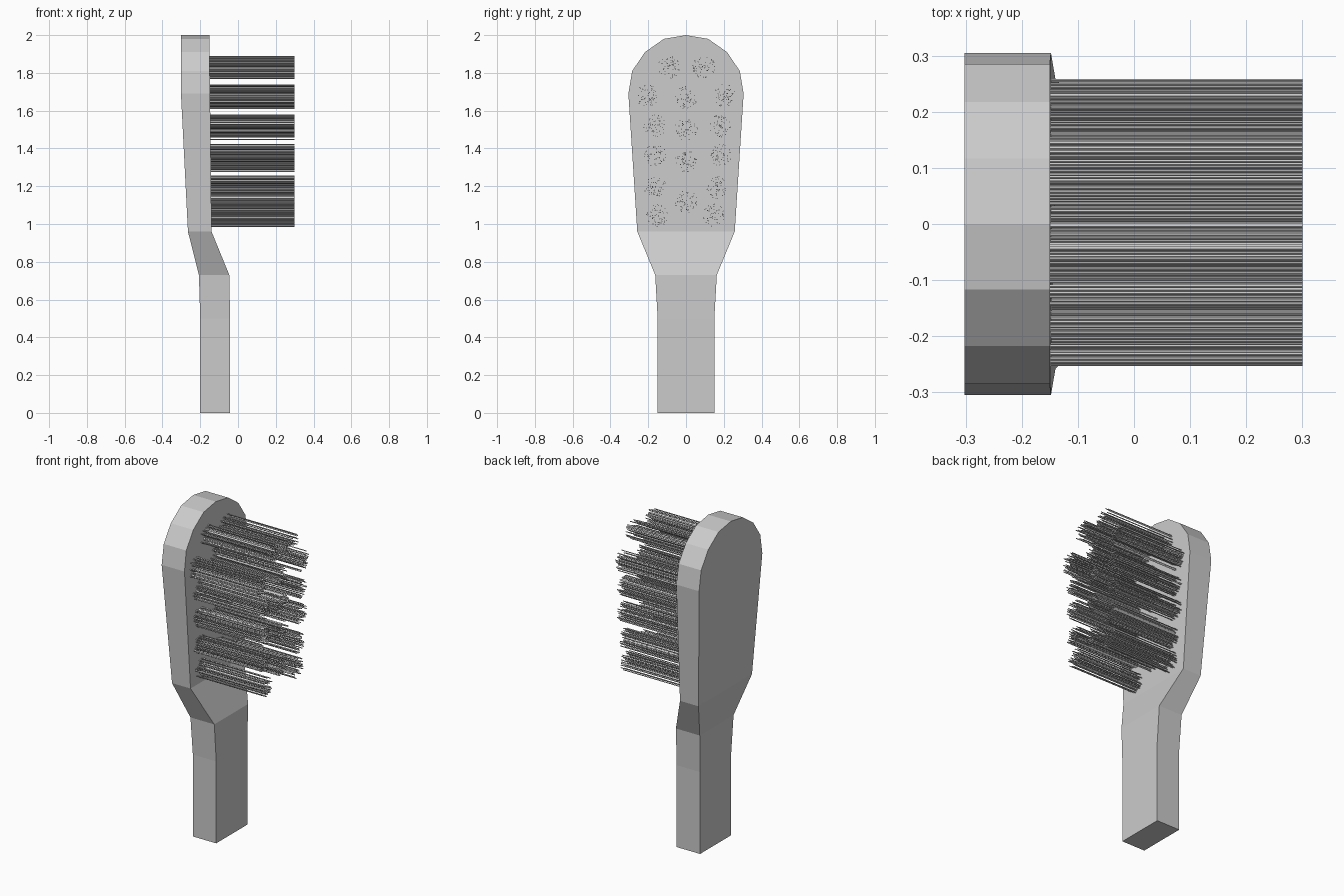
import bpy, bmesh, math, random
from mathutils import Matrix, Vector

if "Cube" in bpy.data.objects:
    bpy.data.objects.remove(bpy.data.objects["Cube"])

random.seed(4)


def make_object(name, bm):
    bmesh.ops.recalc_face_normals(bm, faces=bm.faces)
    mesh = bpy.data.meshes.new(name)
    bm.to_mesh(mesh)
    bm.free()
    obj = bpy.data.objects.new(name, mesh)
    bpy.context.collection.objects.link(obj)
    return obj


# Handle and head: rectangular sections (z, half width, back x, front x)
sections = [
    (0.00, 0.150, -0.20, -0.042), (0.50, 0.150, -0.20, -0.042),
    (0.73, 0.163, -0.207, -0.046), (0.96, 0.258, -0.265, -0.14),
    (1.69, 0.305, -0.302, -0.148), (1.81, 0.285, -0.302, -0.15),
    (1.91, 0.217, -0.302, -0.15), (1.98, 0.117, -0.302, -0.15),
]
bm = bmesh.new()
rings = [[bm.verts.new(p) for p in ((b, -w, z), (f, -w, z), (f, w, z), (b, w, z))]
         for z, w, b, f in sections]
bm.faces.new(rings[0])
for low, high in zip(rings, rings[1:]):
    for i in range(4):
        j = (i + 1) % 4
        bm.faces.new((low[i], low[j], high[j], high[i]))
# Rounded tip closes on a short ridge
back, front = bm.verts.new((-0.302, 0, 2)), bm.verts.new((-0.15, 0, 2))
a, b, c, d = rings[-1]
bm.faces.new((a, b, front, back))
bm.faces.new((c, d, back, front))
bm.faces.new((b, c, front))
bm.faces.new((d, a, back))
make_object("brush_body", bm)

# Bristles: tufts of thin square strands standing out of the head, (y, z) centres
tufts = [
    (-0.09, 1.83), (0.095, 1.83),
    (-0.207, 1.68), (0, 1.67), (0.20, 1.68),
    (-0.165, 1.52), (0, 1.50), (0.18, 1.52),
    (-0.165, 1.365), (0, 1.33), (0.18, 1.365),
    (-0.165, 1.195), (0.165, 1.195), (0, 1.12),
    (-0.15, 1.045), (0.15, 1.045),
]
root, tip, strand_r, tuft_r, strands = -0.155, 0.30, 0.003, 0.06, 55
turn = Matrix.Rotation(math.pi / 2, 4, 'Y')
for n, (y, z) in enumerate(tufts, 1):
    bm = bmesh.new()
    for _ in range(strands):
        r = tuft_r * random.random() ** 0.6
        t = random.uniform(0, math.tau)
        pos = Vector(((root + tip) / 2, y + r * math.cos(t), z + r * math.sin(t)))
        bmesh.ops.create_cone(bm, cap_ends=True, segments=4, radius1=strand_r,
                              radius2=strand_r, depth=tip - root,
                              matrix=Matrix.Translation(pos) @ turn)
    make_object(f"bristle_tuft_{n}", bm)
